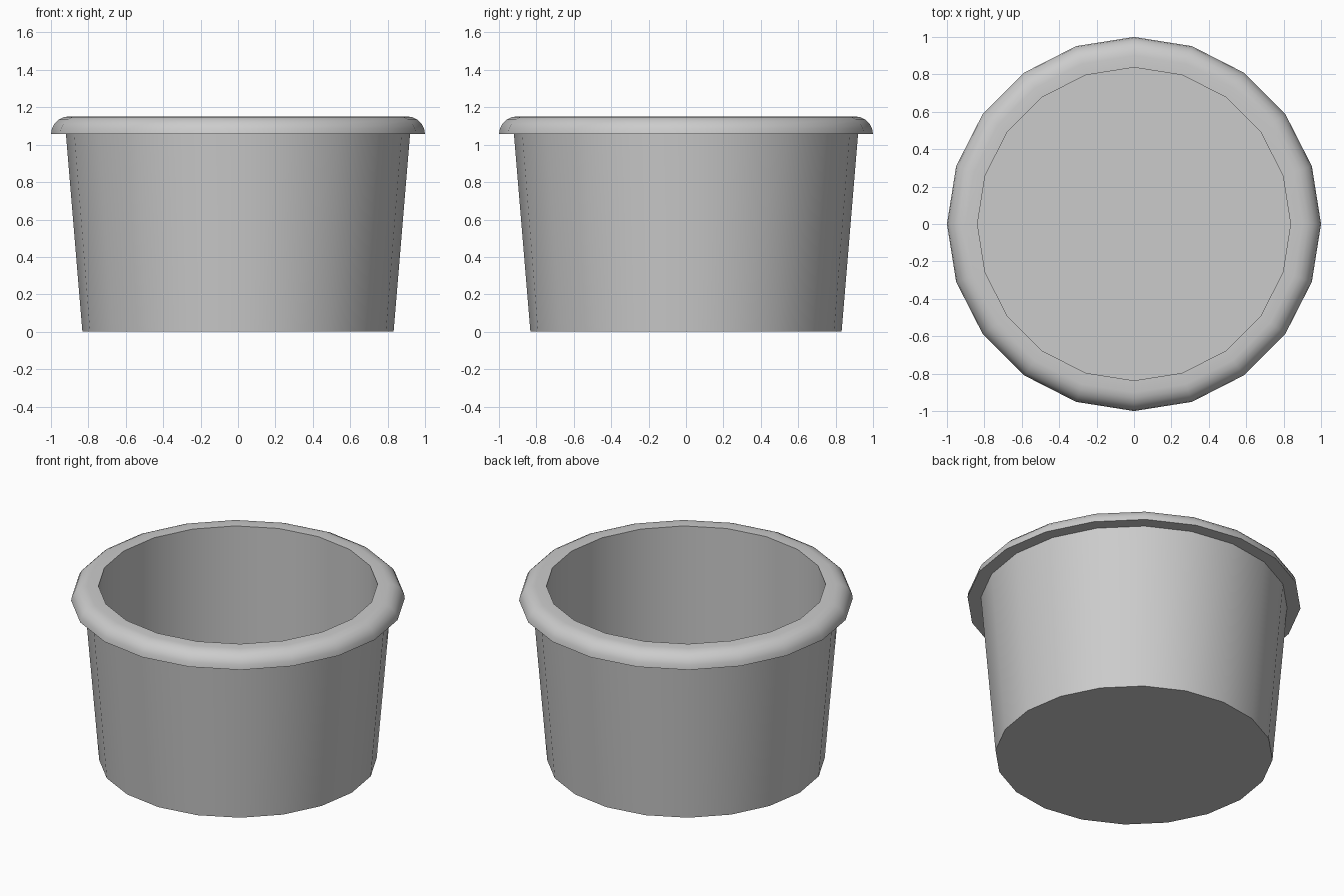
import bpy, bmesh, math

if "Cube" in bpy.data.objects:
    bpy.data.objects.remove(bpy.data.objects["Cube"])

SIDES = 20

# Cross-section (radius, height): base, tapered wall, rounded rim, straight inner wall
profile = [(0.832, 0.0), (0.92, 1.056), (1.0, 1.056)]
for i in range(1, 6):
    a = math.radians(18 * i)
    profile.append((0.90 + 0.10 * math.cos(a), 1.056 + 0.096 * math.sin(a)))
profile += [(0.837, 1.152), (0.837, 0.2)]

# Spin the profile into a 20-sided pot
bm = bmesh.new()
rings = []
for r, z in profile:
    rings.append([bm.verts.new((r * math.cos(2 * math.pi * k / SIDES),
                                r * math.sin(2 * math.pi * k / SIDES), z))
                  for k in range(SIDES)])
for a, b in zip(rings, rings[1:]):
    for k in range(SIDES):
        n = (k + 1) % SIDES
        bm.faces.new((a[k], a[n], b[n], b[k]))

# Underside and inner floor
bm.faces.new(rings[0][::-1])
bm.faces.new(rings[-1])

mesh = bpy.data.meshes.new("pot")
bm.to_mesh(mesh)
bm.free()
pot = bpy.data.objects.new("pot", mesh)
bpy.context.collection.objects.link(pot)
bpy.context.view_layer.objects.active = pot
pot.select_set(True)
bpy.ops.object.shade_smooth_by_angle(angle=math.radians(35))
